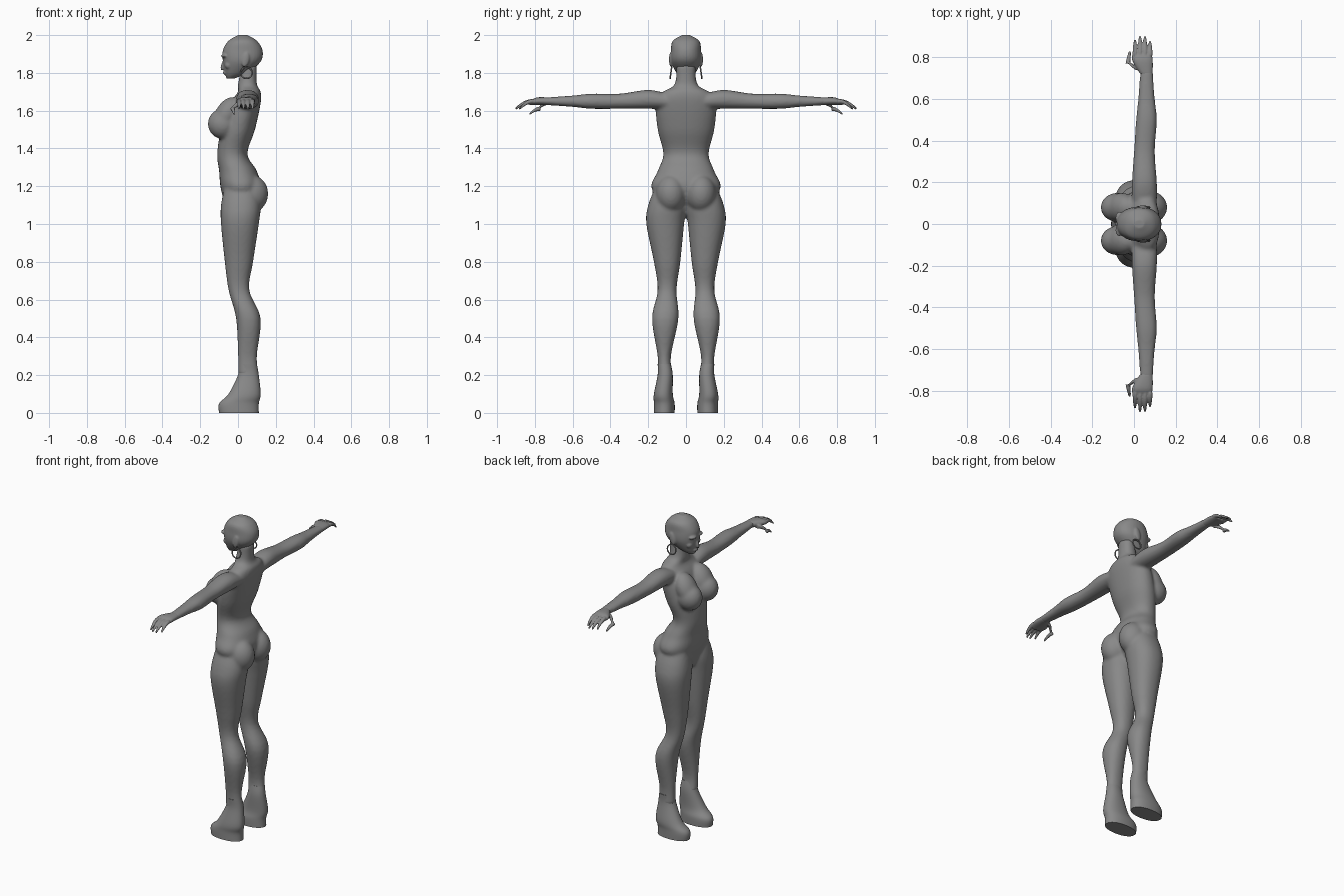
import bpy, bmesh, math
from mathutils import Matrix, Vector

cube = bpy.data.objects.get("Cube")
if cube:
    bpy.data.objects.remove(cube)

shade = (.25, .25, .25, 1)
grey = bpy.data.materials.new("plain_grey")
grey.use_nodes = True
grey.diffuse_color = shade
grey.node_tree.nodes["Principled BSDF"].inputs["Base Color"].default_value = shade


def spline(rows, steps=5):
    """Resample section rows along a smooth curve through them."""
    points = [Vector(row) for row in rows]
    result = []
    for index in range(len(points) - 1):
        start, end = points[index], points[index + 1]
        before = points[max(index - 1, 0)]
        after = points[min(index + 2, len(points) - 1)]
        leave, arrive = (end - before) / 2, (after - start) / 2
        for step in range(steps):
            t = step / steps
            ease = t * t * (3 - 2 * t)
            result.append(start.lerp(end, ease) + leave * t * (1 - t) ** 2 - arrive * t * t * (1 - t))
    return result + [points[-1]]


def loft(mesh, rows, axis="z", side=1, power=2.2, count=32):
    """Skin rounded sections (position, front, back, low, high) along an axis."""
    rings = []
    for position, front, back, low, high in spline(rows):
        ring = []
        for corner in range(count):
            angle = math.tau * corner / count
            cosine, sine = math.cos(angle), math.sin(angle)
            across = math.copysign(abs(cosine) ** (2 / power), cosine)
            along = math.copysign(abs(sine) ** (2 / power), sine)
            x = (front + back + (back - front) * across) / 2
            other = (low + high + (high - low) * along) / 2
            place = (x, other * side, position) if axis == "z" else (x, position * side, other)
            ring.append(mesh.verts.new(place))
        rings.append(ring)
    for ring, following in zip(rings, rings[1:]):
        for corner in range(count):
            after = (corner + 1) % count
            mesh.faces.new((ring[corner], ring[after], following[after], following[corner]))
    mesh.faces.new(rings[0])
    mesh.faces.new(rings[-1])


def symmetric_loft(mesh, rows):
    loft(mesh, [(z, front, back, -half, half) for z, front, back, half in rows])


def limb(mesh, rows, side, power=2.2):
    """Loft sideways through sections (y, centre x, centre z, half width, half height)."""
    loft(mesh, [(y, x - width, x + width, z - height, z + height)
                for y, x, z, width, height in rows], "y", side, power)


def blob(mesh, centre, radii, tilt=0):
    placement = Matrix.LocRotScale(Vector(centre), Matrix.Rotation(tilt, 3, "Y"), Vector(radii))
    bmesh.ops.create_uvsphere(mesh, u_segments=24, v_segments=16, radius=1, matrix=placement)


def finish(mesh, name, voxel=0, smoothing=0):
    bmesh.ops.recalc_face_normals(mesh, faces=mesh.faces)
    data = bpy.data.meshes.new(name)
    mesh.to_mesh(data)
    mesh.free()
    data.materials.append(grey)
    part = bpy.data.objects.new(name, data)
    bpy.context.collection.objects.link(part)
    bpy.ops.object.select_all(action="DESELECT")
    part.select_set(True)
    bpy.context.view_layer.objects.active = part
    bpy.ops.object.shade_smooth_by_angle(angle=math.radians(50))
    if voxel:
        # Fuse the overlapping forms into one skin
        fuse = part.modifiers.new("fuse", "REMESH")
        fuse.mode = "VOXEL"
        fuse.voxel_size = voxel
        fuse.use_smooth_shade = True
        soften = part.modifiers.new("soften", "SMOOTH")
        soften.factor = .5
        soften.iterations = smoothing


# Body: torso and neck, with mirrored legs, arms, hips and bust
body = bmesh.new()
symmetric_loft(body, [
    (1.05, -.05, .05, .04), (1.18, -.09, .12, .18), (1.28, -.1, .1, .15),
    (1.37, -.11, .05, .12), (1.5, -.09, .09, .15), (1.64, -.04, .12, .16),
    (1.7, 0, .12, .12), (1.74, 0, .1, .06), (1.84, .02, .1, .05)])
leg = [(.2, 0, .11, .07, .15), (.3, 0, .1, .08, .15), (.5, -.01, .12, .04, .18),
       (.65, -.05, .06, .05, .15), (.8, -.07, .08, .03, .17), (1, -.09, .11, .01, .21),
       (1.1, -.09, .12, 0, .2), (1.2, -.07, .1, .03, .16)]
arm = [(.1, .05, 1.65, .06, .04), (.2, .05, 1.66, .06, .05), (.35, .05, 1.65, .05, .04),
       (.5, .06, 1.65, .05, .04), (.6, .06, 1.65, .04, .03), (.74, .06, 1.65, .03, .02)]
for side in (1, -1):
    loft(body, leg, side=side)
    limb(body, arm, side)
    blob(body, (.07, side * .08, 1.16), (.09, .08, .1))
    blob(body, (-.08, side * .08, 1.53), (.08, .07, .08))
    blob(body, (-.06, side * .08, 1.58), (.06, .07, .1), tilt=.5)
finish(body, "body", voxel=.009, smoothing=6)

# Head: skull and jaw with nose, lips, brow, cheeks and ears
head = bmesh.new()
symmetric_loft(head, [
    (1.77, -.06, -.02, .02), (1.8, -.07, .05, .05), (1.86, -.08, .12, .08),
    (1.92, -.08, .13, .08), (1.97, -.05, .1, .07), (2, 0, .05, .02)])
blob(head, (-.08, 0, 1.84), (.01, .01, .03), tilt=.3)
blob(head, (-.07, 0, 1.8), (.01, .02, .01))
for side in (1, -1):
    blob(head, (-.07, side * .03, 1.89), (.02, .03, .01))
    blob(head, (-.05, side * .04, 1.84), (.02, .02, .02))
    blob(head, (.04, side * .08, 1.87), (.02, .01, .04), tilt=.2)
finish(head, "head", voxel=.005, smoothing=4)


def digit(mesh, base, tip, side, radius):
    """A tapering finger that droops from its base to its tip."""
    rows = []
    for step in range(5):
        t = step / 4
        x, y = base.lerp(tip, t).xy
        z = base.z + (tip.z - base.z) * t ** 2
        thickness = radius * (1 - t ** 2 / 2)
        rows.append((y, x, z, thickness, thickness))
    limb(mesh, rows, side, power=2)


for side, label in ((1, "right"), (-1, "left")):
    # Hand: palm, four drooping fingers and a thumb
    hand = bmesh.new()
    limb(hand, [(.72, .06, 1.65, .03, .02), (.79, .04, 1.65, .05, .02),
                (.83, .04, 1.64, .04, .01)], side)
    for finger in range(4):
        x = .005 + .024 * finger
        reach = .905 - .01 * (finger - 1.4) ** 2
        digit(hand, Vector((x, .81, 1.65)), Vector((x, reach, 1.61)), side, radius=.012)
    digit(hand, Vector((.02, .74, 1.64)), Vector((-.03, .78, 1.61)), side, radius=.014)
    digit(hand, Vector((-.03, .77, 1.61)), Vector((-.02, .83, 1.58)), side, radius=.011)
    finish(hand, label + "_hand", voxel=.004, smoothing=3)

    # Wedge shoe with a flat sole
    shoe = bmesh.new()
    loft(shoe, [(0, -.1, .11, .06, .17), (.05, -.1, .11, .06, .17), (.1, -.05, .12, .07, .17),
                (.2, 0, .11, .07, .15), (.26, .01, .1, .08, .15)], side=side)
    finish(shoe, label + "_shoe")

    # Hoop earring
    bpy.ops.mesh.primitive_torus_add(
        major_segments=32, minor_segments=8, major_radius=.03, minor_radius=.004,
        location=(.045, side * .08, 1.8), rotation=(math.radians(90 + side * 8), 0, 0))
    hoop = bpy.context.object
    hoop.name = label + "_earring"
    hoop.data.materials.append(grey)
    bpy.ops.object.shade_smooth()
